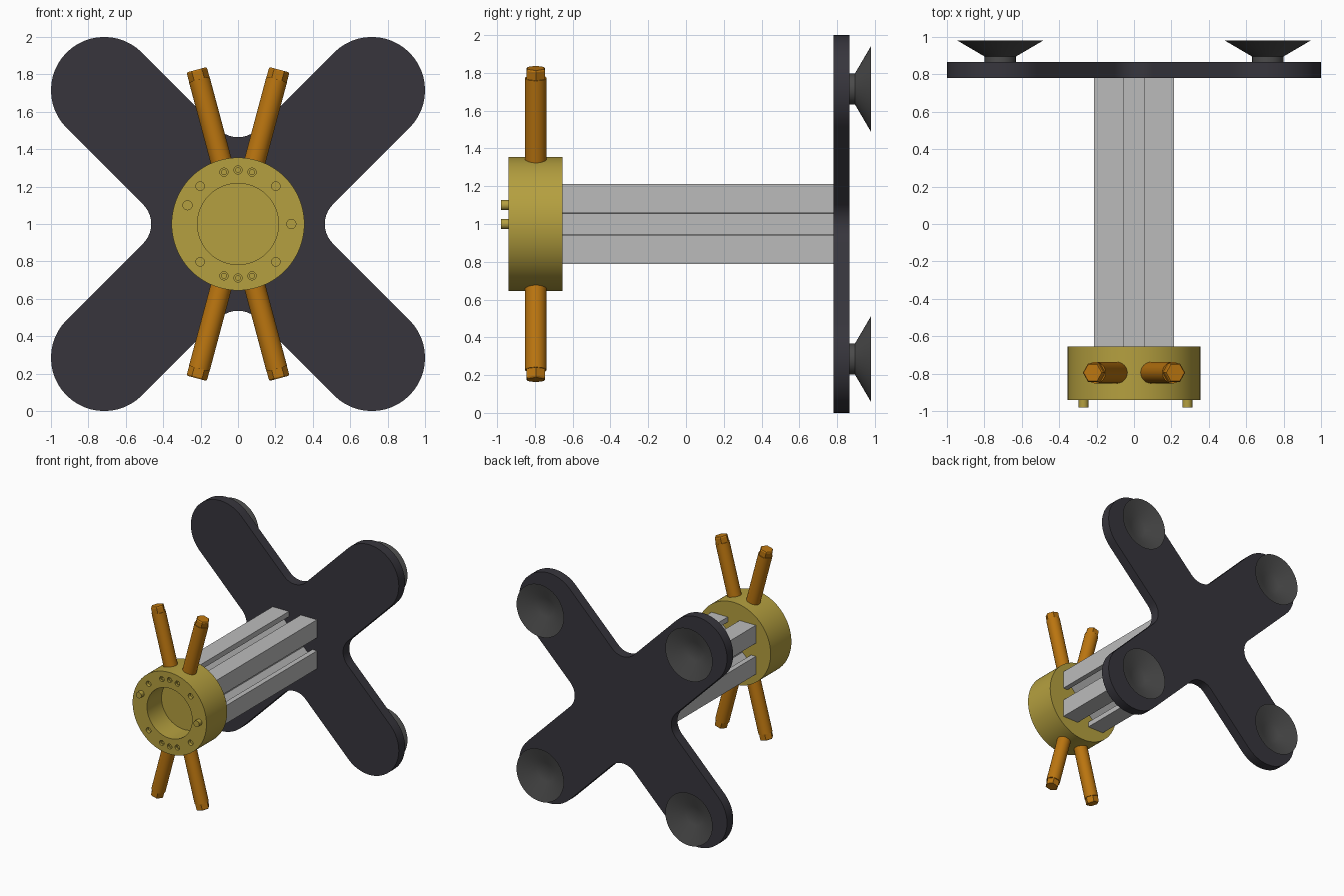
import bpy, bmesh, math
from mathutils import Matrix

if "Cube" in bpy.data.objects:
    bpy.data.objects.remove(bpy.data.objects["Cube"])


def material(name, rgb):
    m = bpy.data.materials.new(name)
    m.diffuse_color = (*rgb, 1)
    m.use_nodes = True
    m.node_tree.nodes["Principled BSDF"].inputs["Base Color"].default_value = m.diffuse_color
    return m


DARK = material("dark plate", (0.038, 0.036, 0.046))
RUBBER = material("grey rubber", (0.07, 0.07, 0.07))
ALU = material("aluminium", (0.50, 0.50, 0.50))
GOLD = material("brass", (0.46, 0.35, 0.05))
ORANGE = material("orange rod", (0.50, 0.18, 0.005))


def lathe(bm, profile, cx=0, cz=0, segs=48):
    """Revolve a closed (radius, y) profile around an axis parallel to y."""
    rings = []
    for r, y in profile:
        if r == 0:
            rings.append([bm.verts.new((cx, y, cz))] * segs)
        else:
            rings.append([bm.verts.new((cx + r * math.cos(2 * math.pi * i / segs), y,
                                        cz + r * math.sin(2 * math.pi * i / segs)))
                          for i in range(segs)])
    for a, b in zip(rings, rings[1:]):
        for i in range(segs):
            j = (i + 1) % segs
            bm.faces.new(list(dict.fromkeys((a[i], a[j], b[j], b[i]))))


def finish(name, bm, mat, smooth=True):
    bmesh.ops.recalc_face_normals(bm, faces=bm.faces)
    me = bpy.data.meshes.new(name)
    bm.to_mesh(me)
    bm.free()
    me.materials.append(mat)
    ob = bpy.data.objects.new(name, me)
    bpy.context.collection.objects.link(ob)
    if smooth:
        smooth_edges(ob)
    return ob


def select(ob):
    bpy.ops.object.select_all(action='DESELECT')
    ob.select_set(True)
    bpy.context.view_layer.objects.active = ob


def smooth_edges(ob):
    select(ob)
    bpy.ops.object.shade_smooth_by_angle(angle=math.radians(30))


def prism(name, pts, y0, y1, mat, smooth):
    """Extrude an x/z outline along y."""
    bm = bmesh.new()
    face = bm.faces.new([bm.verts.new((x, y0, z + 1)) for x, z in pts])
    ext = bmesh.ops.extrude_face_region(bm, geom=[face], use_keep_orig=True)["geom"]
    bmesh.ops.translate(bm, vec=(0, y1 - y0, 0),
                        verts=[v for v in ext if isinstance(v, bmesh.types.BMVert)])
    return finish(name, bm, mat, smooth)


def four_turns(pts):
    """Repeat a quarter outline four times around the centre."""
    out = []
    for _ in range(4):
        out += pts
        pts = [(-z, x) for x, z in pts]
    return out


def arc(cx, cz, r, a0, a1, n):
    return [(cx + r * math.cos(math.radians(a0 + (a1 - a0) * i / n)),
             cz + r * math.sin(math.radians(a0 + (a1 - a0) * i / n))) for i in range(n + 1)]


# Cross-shaped plate: rounded arm end plus fillet towards the next arm
ARM, R, FILLET = 0.715, 0.285, 0.147
notch = R * math.sqrt(2) + FILLET * math.sqrt(2)
quarter = arc(ARM, ARM, R, -45, 135, 24) + arc(0, notch, FILLET, -45, -135, 10)
prism("cross_plate", four_turns(quarter), 0.78, 0.865, DARK, True)

# Suction cups on the back of each arm
for sx, side in ((-1, "left"), (1, "right")):
    for sz, level in ((-1, "lower"), (1, "upper")):
        bm = bmesh.new()
        lathe(bm, [(0, 0.86), (0.083, 0.86), (0.083, 0.895), (0.228, 0.98),
                   (0.222, 0.98), (0.08, 0.902), (0, 0.902)], sx * 0.715, 1 + sz * 0.715)
        finish(f"suction_cup_{level}_{side}", bm, RUBBER)

# Slotted aluminium beam
H, S = 0.213, 0.057
half = [(H, -H), (H, -S), (H - 0.045, -S), (H - 0.045, -0.12), (0.15, -0.12), (0.085, -0.055)]
side_pts = half + [(x, -z) for x, z in reversed(half[1:])]
prism("slotted_beam", four_turns(side_pts), -0.67, 0.785, ALU, False)

# Round hub with a front recess
bm = bmesh.new()
lathe(bm, [(0, -0.655), (0.355, -0.655), (0.355, -0.94), (0.217, -0.94),
           (0.217, -0.74), (0, -0.74)], 0, 1, 96)
hub = finish("round_hub", bm, GOLD, False)

# Screw holes: stepped bores near top and bottom, plain bores on the diagonals
bm = bmesh.new()
for s in (-1, 1):
    for x, z in ((-0.075, 0.277), (0, 0.289), (0.075, 0.277)):
        lathe(bm, [(0, -0.96), (0.022, -0.96), (0.022, -0.92), (0.013, -0.92),
                   (0.013, -0.87), (0, -0.87)], x, 1 + s * z, 20)
    for x in (-0.202, 0.202):
        lathe(bm, [(0, -0.96), (0.023, -0.96), (0.023, -0.91), (0, -0.91)], x, 1 + s * 0.202, 20)
cutter = finish("hole_cutter", bm, GOLD, False)
cutter.hide_render = True
mod = hub.modifiers.new("holes", 'BOOLEAN')
mod.operation = 'DIFFERENCE'
mod.solver = 'EXACT'
mod.object = cutter
select(hub)
bpy.ops.object.modifier_apply(modifier=mod.name)
bpy.data.objects.remove(cutter)
smooth_edges(hub)

# Two locating pins on the hub face
for name, x, z in (("left_pin", -0.27, 1.10), ("right_pin", 0.285, 1.0)):
    bm = bmesh.new()
    lathe(bm, [(0, -0.93), (0.027, -0.93), (0.027, -0.98), (0, -0.98)], x, z, 24)
    finish(name, bm, GOLD)

# Four radial rods with hexagonal tips
for name, angle in (("upper_right", 15), ("upper_left", -15),
                    ("lower_right", 165), ("lower_left", 195)):
    bm = bmesh.new()
    lathe(bm, [(0, 0.24), (0.057, 0.24), (0.057, 0.80), (0, 0.80)], segs=32)
    lathe(bm, [(0, 0.79), (0.056, 0.79), (0.056, 0.846), (0.05, 0.854), (0, 0.854)], segs=6)
    bm.transform(Matrix.Translation((0, -0.795, 1))
                 @ Matrix.Rotation(math.radians(angle), 4, 'Y')
                 @ Matrix.Rotation(math.radians(90), 4, 'X'))
    finish("rod_" + name, bm, ORANGE)
